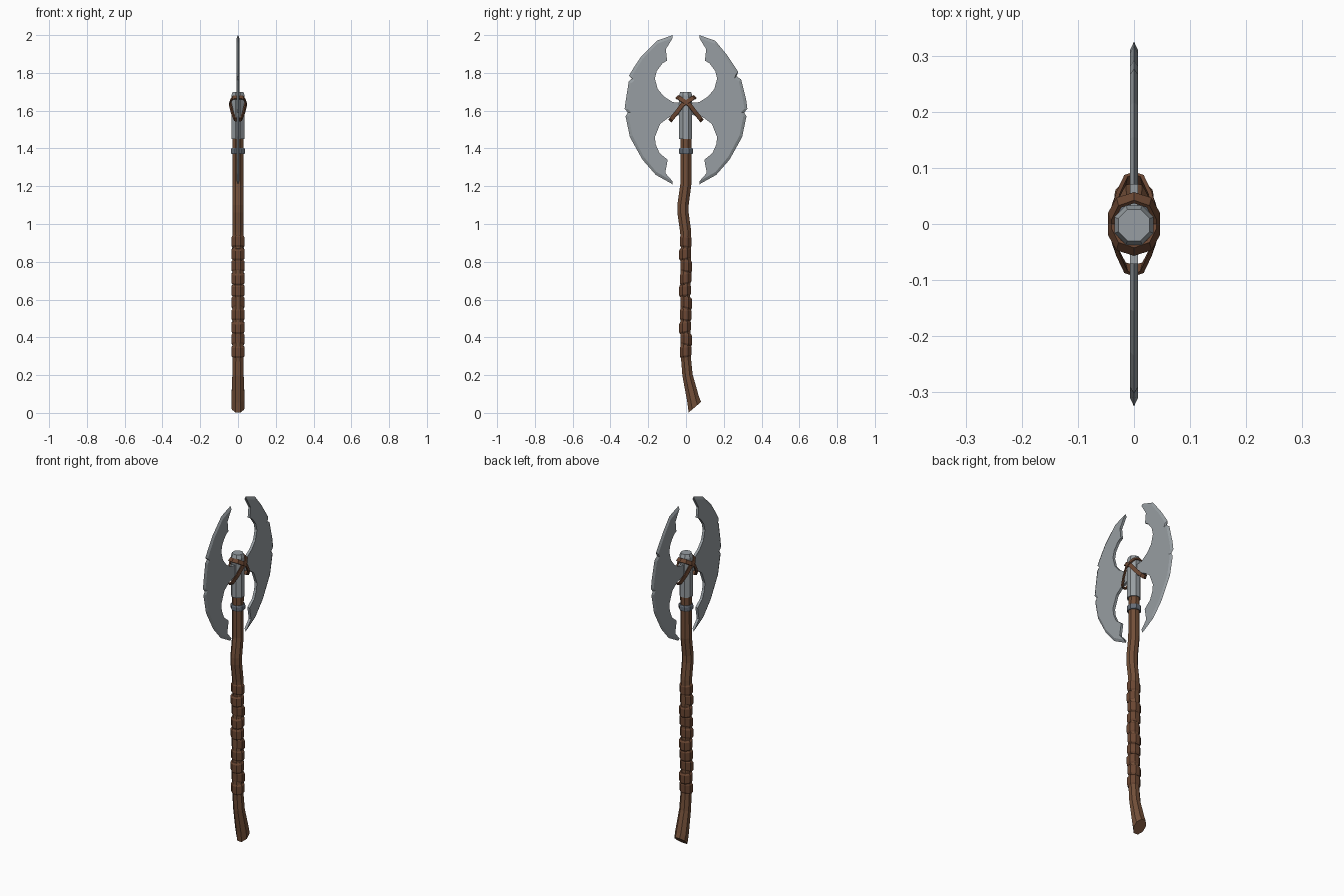
import bpy, bmesh, math
from mathutils import Vector

if "Cube" in bpy.data.objects:
    bpy.data.objects.remove(bpy.data.objects["Cube"])


def material(name, rgb):
    m = bpy.data.materials.new(name)
    m.diffuse_color = (*rgb, 1)
    m.use_nodes = True
    m.node_tree.nodes["Principled BSDF"].inputs["Base Color"].default_value = m.diffuse_color
    return m


STEEL = material("steel", (0.31, 0.34, 0.36))
DARK = material("dark steel", (0.13, 0.15, 0.18))
WOOD = material("brown wood", (0.17, 0.078, 0.040))
LEATHER = material("brown leather", (0.145, 0.062, 0.032))


def finish(name, bm, mat):
    bmesh.ops.recalc_face_normals(bm, faces=bm.faces)
    me = bpy.data.meshes.new(name)
    bm.to_mesh(me)
    bm.free()
    me.materials.append(mat)
    ob = bpy.data.objects.new(name, me)
    bpy.context.collection.objects.link(ob)
    return ob


def bridge(bm, rings, closed=False):
    n = len(rings[0])
    pairs = list(zip(rings, rings[1:]))
    if closed:
        pairs.append((rings[-1], rings[0]))
    for a, b in pairs:
        for i in range(n):
            j = (i + 1) % n
            bm.faces.new((a[i], a[j], b[j], b[i]))


def loft(name, sections, mat, sides=8):
    """Sections are (z, y centre, x radius, y radius, tilt of z along y)."""
    bm = bmesh.new()
    rings = []
    for z, yc, rx, ry, tilt in sections:
        ring = []
        for i in range(sides):
            a = 2 * math.pi * (i + 0.5) / sides
            dy = ry * math.sin(a) / math.cos(math.pi / sides)
            dx = rx * math.cos(a) / math.cos(math.pi / sides)
            ring.append(bm.verts.new((dx, yc + dy, z + tilt * dy)))
        rings.append(ring)
    bridge(bm, rings)
    bm.faces.new(rings[0])
    bm.faces.new(rings[-1])
    return finish(name, bm, mat)


# wooden shaft, bent, with a slanted flared foot
loft("shaft", [
    (0.030, 0.047, 0.033, 0.033, 0.85), (0.07, 0.038, 0.035, 0.031, 0.45),
    (0.20, 0.008, 0.030, 0.027, 0.15), (0.32, -0.003, 0.028, 0.026, 0),
    (0.60, -0.004, 0.028, 0.026, 0), (0.90, 0.0, 0.028, 0.027, 0.15),
    (0.96, -0.002, 0.029, 0.029, 0.15), (1.06, -0.016, 0.029, 0.030, 0),
    (1.10, -0.016, 0.029, 0.030, 0), (1.21, -0.001, 0.029, 0.029, -0.1),
    (1.47, 0.0, 0.029, 0.029, 0)], WOOD)

# leather grip made of separate bulging wraps
for k in range(10):
    z = 0.325 + k * 0.0646
    t = (0.12, -0.15, 0.2, -0.05, -0.2, 0.1, 0.22, -0.12, 0.15, -0.1)[k]
    y = -0.002 + 0.004 * math.sin(k * 2.1)
    loft("grip_wrap", [(z - 0.031, y, 0.029, 0.026, t), (z - 0.021, y, 0.035, 0.031, t),
                       (z + 0.021, y, 0.035, 0.031, t), (z + 0.031, y, 0.029, 0.026, t)], LEATHER)

# metal ring and socket
loft("collar_ring", [(1.370, 0, 0.033, 0.033, 0), (1.376, 0, 0.037, 0.037, 0),
                     (1.396, 0, 0.037, 0.037, 0), (1.402, 0, 0.033, 0.033, 0)], DARK)
loft("socket", [(1.45, -0.002, 0.035, 0.035, 0), (1.68, -0.002, 0.035, 0.035, 0),
                (1.70, -0.002, 0.028, 0.028, 0)], STEEL)

# blade profiles in (y, z)
OUTER_LOW = [(0.325, 1.61), (0.308, 1.59), (0.320, 1.57), (0.297, 1.46), (0.230, 1.34),
             (0.160, 1.26), (0.07, 1.21)]
UPPER_RIGHT = [(0.07, 2.0), (0.155, 1.97), (0.217, 1.895), (0.277, 1.805), (0.267, 1.783),
               (0.292, 1.765), (0.318, 1.66)]
UPPER_LEFT = [(0.07, 2.0), (0.155, 1.97), (0.235, 1.89), (0.275, 1.83), (0.302, 1.785),
              (0.286, 1.77), (0.303, 1.755), (0.318, 1.66)]
INNER = [(0.11, 1.27), (0.097, 1.34), (0.140, 1.375), (0.160, 1.42), (0.165, 1.46),
         (0.137, 1.53), (0.09, 1.565), (0.02, 1.58), (0.02, 1.642), (0.07, 1.645),
         (0.117, 1.675), (0.150, 1.715), (0.165, 1.77), (0.155, 1.81), (0.125, 1.85),
         (0.10, 1.865), (0.107, 1.925)]


def blade(name, upper, side):
    bm = bmesh.new()
    outer = upper + OUTER_LOW
    h = 0.0075
    faces, edge = [[], []], []
    for y, z in outer:
        # sharp cutting edge, with the flat starting a little inside it
        d = Vector((0.09 - y, 1.605 - z)).normalized() * 0.016
        edge.append(bm.verts.new((0, side * y, z)))
        for f, s in zip(faces, (-1, 1)):
            f.append(bm.verts.new((s * h, side * (y + d.x), z + d.y)))
    n = len(outer)
    for y, z in INNER:
        for f, s in zip(faces, (-1, 1)):
            f.append(bm.verts.new((s * h, side * y, z)))
    for f in faces:
        for i in range(n - 1):
            bm.faces.new((f[i], f[i + 1], edge[i + 1], edge[i]))
    a, b = faces
    m = len(a)
    for i in range(n, m - 1):
        bm.faces.new((a[i], a[i + 1], b[i + 1], b[i]))
    bm.faces.new((a[n - 1], a[n], b[n], b[n - 1], edge[n - 1]))
    bm.faces.new((a[m - 1], a[0], edge[0], b[0], b[m - 1]))
    flats = [bm.faces.new(f) for f in faces]
    bmesh.ops.recalc_face_normals(bm, faces=bm.faces)
    bmesh.ops.triangulate(bm, faces=flats)
    return finish(name, bm, STEEL)


blade("right_blade", UPPER_RIGHT, 1)
blade("left_blade", UPPER_LEFT, -1)


# crossed leather straps looped over one blade neck and under the other
def strap(name, side):
    half = [(0.016, 0.078, 1.555), (0.031, 0.048, 1.592), (0.040, 0.018, 1.632),
            (0.040, -0.014, 1.652), (0.027, -0.038, 1.668)]
    pts = [Vector((0.0, 0.083, 1.548))] + [Vector(p) for p in half]
    pts += [Vector((0.0, -0.047, 1.672))]
    pts += [Vector((-x, y, z)) for x, y, z in reversed(half)]
    centre = Vector((0, 0.015, 1.617))
    bm = bmesh.new()
    rings = []
    for i, p in enumerate(pts):
        t = (pts[(i + 1) % len(pts)] - pts[i - 1]).normalized()
        n = p - centre
        n = (n - t * n.dot(t)).normalized()
        w = t.cross(n) * 0.011
        n = n * 0.0035
        ring = []
        for q in (p + w + n, p - w + n, p - w - n, p + w - n):
            ring.append(bm.verts.new((q.x, q.y * side, q.z)))
        rings.append(ring)
    bridge(bm, rings, closed=True)
    return finish(name, bm, LEATHER)


strap("strap_a", 1)
strap("strap_b", -1)
